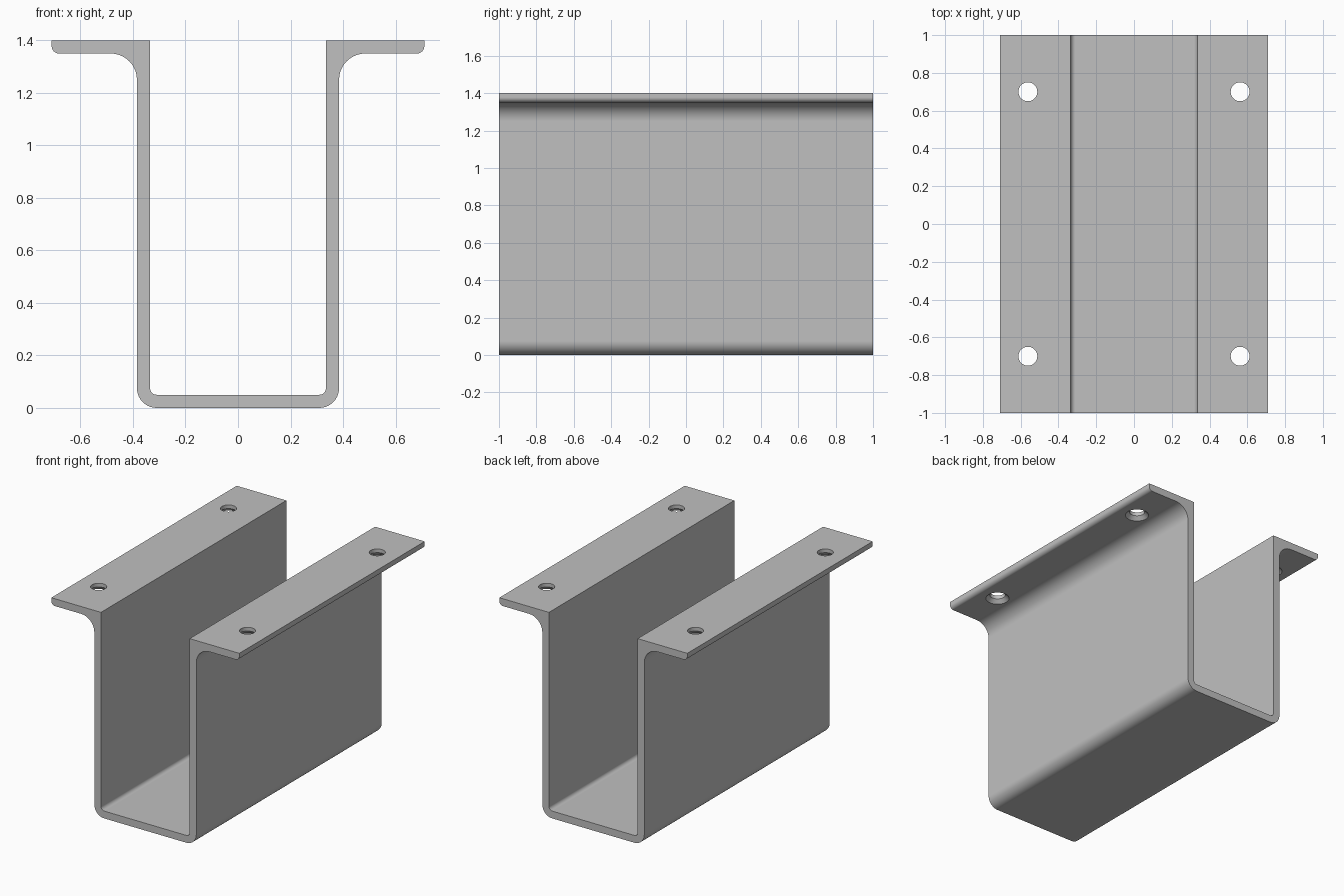
import bpy, bmesh
from math import pi, sin, cos

default = bpy.data.objects.get("Cube")
if default:
    bpy.data.objects.remove(default, do_unlink=True)

HEIGHT, LENGTH, WALL = 1.4, 2.0, 0.05
INNER, OUTER, TIP = 0.335, 0.385, 0.71      # half widths
UNDER = HEIGHT - WALL                       # underside of the flanges

grey = bpy.data.materials.new("plain_grey")
grey.use_nodes = True
colour = (0.53, 0.53, 0.53, 1)
grey.diffuse_color = colour
grey.node_tree.nodes["Principled BSDF"].inputs["Base Color"].default_value = colour


def arc(cx, cz, radius, start, end, steps=10):
    """Points on an arc, angles in degrees."""
    angles = [(start + (end - start) * i / steps) * pi / 180 for i in range(steps + 1)]
    return [(cx + radius * cos(a), cz + radius * sin(a)) for a in angles]


def new_object(name, bm):
    bmesh.ops.recalc_face_normals(bm, faces=bm.faces)
    mesh = bpy.data.meshes.new(name)
    bm.to_mesh(mesh)
    bm.free()
    mesh.materials.append(grey)
    obj = bpy.data.objects.new(name, mesh)
    bpy.context.collection.objects.link(obj)
    return obj


# Channel: half of the section, mirrored and extruded along y
half = (arc(OUTER - 0.075, 0.075, 0.075, -90, 0)             # outer bottom corner
        + arc(OUTER + 0.1, UNDER - 0.1, 0.1, 180, 90)        # fillet under flange
        + arc(TIP - 0.028, UNDER + 0.028, 0.028, -90, 0, 6)  # rounded flange tip
        + [(TIP, HEIGHT), (INNER, HEIGHT)]
        + arc(INNER - 0.025, WALL + 0.025, 0.025, 0, -90, 6))  # inner bottom corner
outline = half + [(-x, z) for x, z in reversed(half)]

bm = bmesh.new()
end_face = bm.faces.new([bm.verts.new((x, -LENGTH / 2, z)) for x, z in outline])
extruded = bmesh.ops.extrude_face_region(bm, geom=[end_face])["geom"]
bmesh.ops.translate(bm, vec=(0, LENGTH, 0),
                    verts=[v for v in extruded if isinstance(v, bmesh.types.BMVert)])
channel = new_object("flanged_channel", bm)

# Screw holes: straight bore above, countersunk from below
bm = bmesh.new()
SIDES = 40
levels = [(0.1, UNDER - 0.025), (0.05, UNDER + 0.025), (0.05, HEIGHT + 0.05)]
for x in (-0.562, 0.562):
    for y in (-0.7, 0.7):
        rings = [[bm.verts.new((x + r * cos(2 * pi * i / SIDES),
                                y + r * sin(2 * pi * i / SIDES), z))
                  for i in range(SIDES)] for r, z in levels]
        for low, high in zip(rings, rings[1:]):
            for i in range(SIDES):
                j = (i + 1) % SIDES
                bm.faces.new((low[i], low[j], high[j], high[i]))
        bm.faces.new(rings[0])
        bm.faces.new(rings[-1])
cutter = new_object("screw_hole_cutter", bm)
cutter.hide_render = True

cut = channel.modifiers.new("screw_holes", 'BOOLEAN')
cut.operation = 'DIFFERENCE'
cut.solver = 'EXACT'
cut.object = cutter

bpy.ops.object.select_all(action='DESELECT')
channel.select_set(True)
bpy.context.view_layer.objects.active = channel
bpy.ops.object.modifier_apply(modifier=cut.name)
bpy.data.objects.remove(cutter, do_unlink=True)

# Smooth bends with flat walls
bpy.ops.object.shade_smooth_by_angle(angle=pi / 6)
normals = channel.modifiers.new("flat_walls", 'WEIGHTED_NORMAL')
normals.keep_sharp = True
